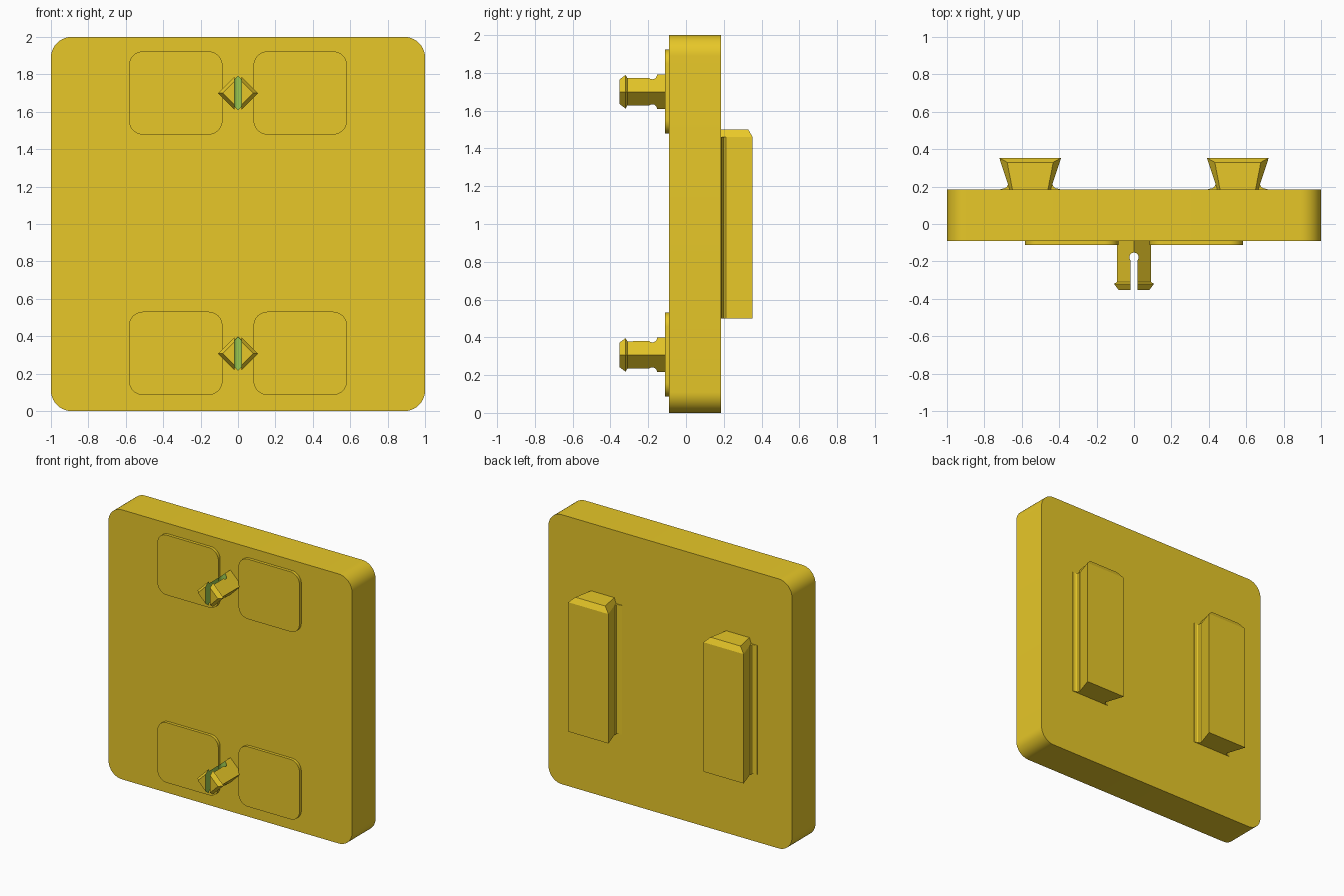
import bpy, bmesh, math
from mathutils import Vector

if "Cube" in bpy.data.objects:
    bpy.data.objects.remove(bpy.data.objects["Cube"])


def material(name, rgb):
    m = bpy.data.materials.new(name)
    m.diffuse_color = (*rgb, 1)
    m.use_nodes = True
    m.node_tree.nodes["Principled BSDF"].inputs["Base Color"].default_value = m.diffuse_color
    return m


YELLOW = material("golden yellow", (0.947, 0.679, 0.025))
GREEN = material("cut green", (0.337, 0.597, 0.082))


def loft(name, rings, index=0, smooth=False):
    """Closed solid through rings of equal point count."""
    bm = bmesh.new()
    loops = [[bm.verts.new(p) for p in ring] for ring in rings]
    n = len(loops[0])
    for a, b in zip(loops, loops[1:]):
        for i in range(n):
            j = (i + 1) % n
            bm.faces.new((a[i], a[j], b[j], b[i]))
    bm.faces.new(loops[0])
    bm.faces.new(loops[-1])
    bmesh.ops.recalc_face_normals(bm, faces=bm.faces[:])
    for f in bm.faces:
        f.material_index = index
    mesh = bpy.data.meshes.new(name)
    bm.to_mesh(mesh)
    bm.free()
    ob = bpy.data.objects.new(name, mesh)
    bpy.context.collection.objects.link(ob)
    mesh.materials.append(YELLOW)
    if index:
        mesh.materials.append(GREEN)
    if smooth:
        activate(ob)
        bpy.ops.object.shade_smooth_by_angle(angle=math.radians(30))
    return ob


def activate(ob):
    bpy.ops.object.select_all(action='DESELECT')
    ob.select_set(True)
    bpy.context.view_layer.objects.active = ob


def rounded_slab(name, x0, x1, z0, z1, y0, y1, r, steps=10):
    pts = []
    corners = [(x1 - r, z1 - r), (x0 + r, z1 - r), (x0 + r, z0 + r), (x1 - r, z0 + r)]
    for k, (cx, cz) in enumerate(corners):
        for s in range(steps + 1):
            a = math.pi / 2 * (k + s / steps)
            pts.append((cx + r * math.cos(a), cz + r * math.sin(a)))
    return loft(name, [[(x, y, z) for x, z in pts] for y in (y0, y1)], smooth=True)


# Main plate
rounded_slab("plate", -1, 1, 0, 2, -0.09, 0.185, 0.11)

# Four thin raised pads on the front
for z0, z1, level in ((0.086, 0.531, "lower"), (1.478, 1.923, "upper")):
    rounded_slab(f"{level}_left_pad", -0.583, -0.083, z0, z1, -0.112, -0.085, 0.075)
    rounded_slab(f"{level}_right_pad", 0.083, 0.583, z0, z1, -0.112, -0.085, 0.075)

# Dovetail rails on the back, with a chamfered top end and root fillets
RAIL = [(-0.165, 0.353), (-0.108, 0.18), (0.108, 0.18), (0.165, 0.353)]
RAIL_TIP = [(-0.123, 0.33), (-0.094, 0.18), (0.094, 0.18), (0.123, 0.33)]
FILLET = [(0.1, 0.18), (0.16, 0.18), (0.16, 0.187), (0.138, 0.19),
          (0.125, 0.198), (0.119, 0.212), (0.1, 0.212)]
for side, cx in (("left", -0.555), ("right", 0.555)):
    def ring(profile, z, s=1):
        return [(cx + s * x, y, z) for x, y in profile]
    loft(f"{side}_rail", [ring(RAIL, 0.5), ring(RAIL, 1.46), ring(RAIL_TIP, 1.5)])
    for edge, s in (("left", -1), ("right", 1)):
        loft(f"{side}_rail_{edge}_fillet", [ring(FILLET, 0.5, s), ring(FILLET, 1.46, s)])


def diamond(r, y, z):
    return [(r, y, z), (0, y, z + r), (-r, y, z), (0, y, z - r)]


# Split snap pins: diamond shank with a barbed head and a keyhole slot
def snap_pin(name, z):
    pin = loft(name, [diamond(r, y, z) for r, y in
                      ((0.092, -0.085), (0.09, -0.31), (0.107, -0.32), (0.082, -0.353))])
    pin.data.materials.append(GREEN)
    # Keyhole outline: round relief hole opening into a straight slot
    r, half, cy = 0.025, 0.018, -0.178
    start = -math.pi / 2 + math.asin(half / r)
    sweep = 2 * math.pi - 2 * math.asin(half / r)
    outline = [(-half, -0.45), (half, -0.45)]
    for i in range(21):
        a = start + sweep * i / 20
        outline.append((r * math.cos(a), cy + r * math.sin(a)))
    cutter = loft(name + "_slot_cutter",
                  [[(x, y, z + d) for x, y in outline] for d in (-0.2, 0.2)], index=1)
    cutter.hide_render = True
    mod = pin.modifiers.new("slot", 'BOOLEAN')
    mod.operation = 'DIFFERENCE'
    mod.solver = 'EXACT'
    mod.object = cutter
    activate(pin)
    bpy.ops.object.modifier_apply(modifier=mod.name)
    bpy.data.objects.remove(cutter, do_unlink=True)


snap_pin("lower_snap_pin", 0.307)
snap_pin("upper_snap_pin", 1.70)
